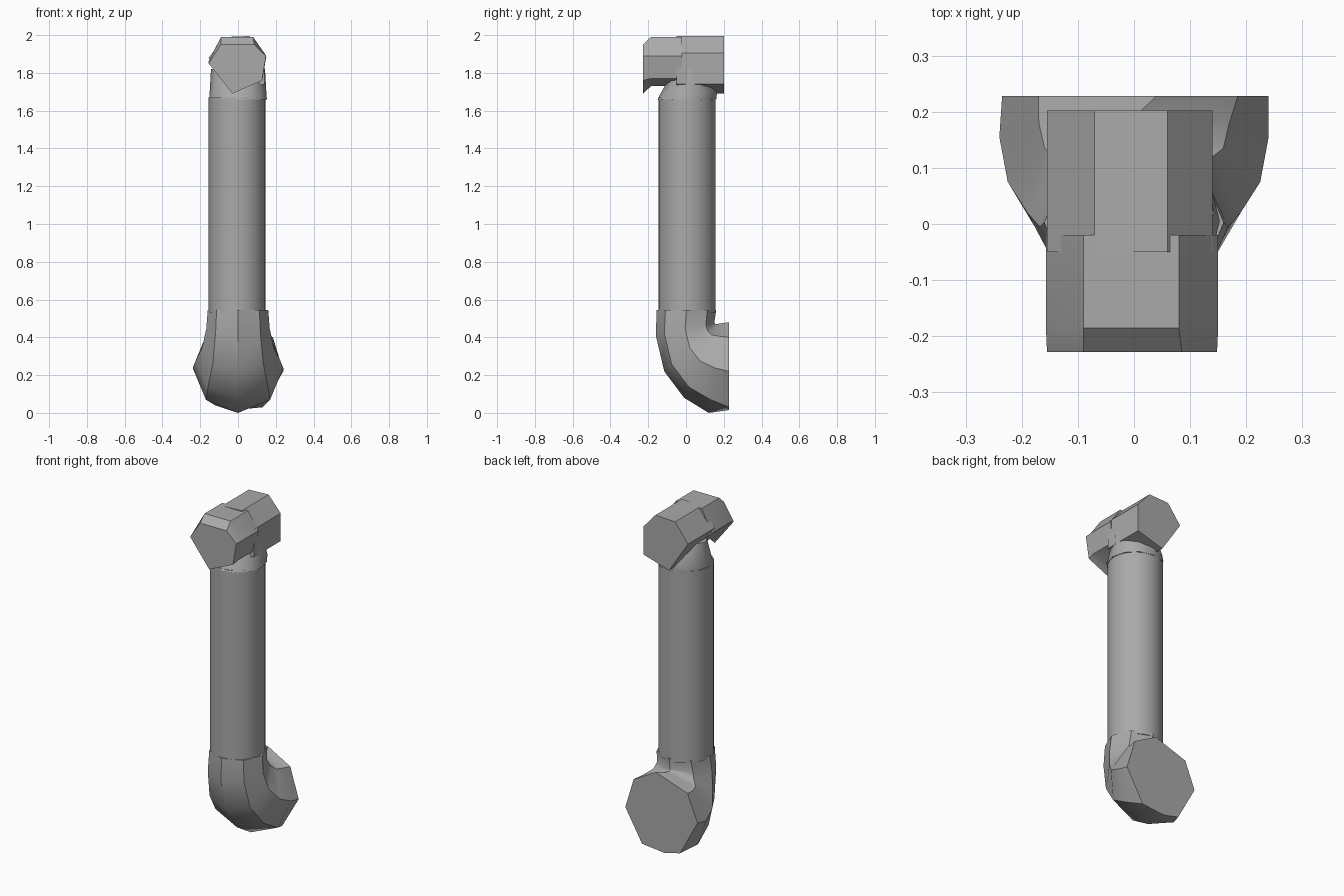
import bpy
import bmesh
from math import sin, cos, pi, radians
from mathutils import Vector

cube = bpy.data.objects.get("Cube")
if cube:
    bpy.data.objects.remove(cube, do_unlink=True)

grey = bpy.data.materials.new("plain_grey")
grey.use_nodes = True
colour = (0.4, 0.4, 0.4, 1)
grey.diffuse_color = colour
grey.node_tree.nodes["Principled BSDF"].inputs["Base Color"].default_value = colour


def loft(name, rings, angle=35):
    """Skin a row of equal-sized rings and cap both ends."""
    bm = bmesh.new()
    rows = [[bm.verts.new(p) for p in ring] for ring in rings]
    for a, b in zip(rows, rows[1:]):
        for i in range(len(a)):
            j = (i + 1) % len(a)
            bm.faces.new((a[i], a[j], b[j], b[i]))
    bm.faces.new(rows[0])
    bm.faces.new(rows[-1])
    bmesh.ops.recalc_face_normals(bm, faces=bm.faces)
    mesh = bpy.data.meshes.new(name)
    bm.to_mesh(mesh)
    bm.free()
    mesh.materials.append(grey)
    obj = bpy.data.objects.new(name, mesh)
    bpy.context.collection.objects.link(obj)
    bpy.ops.object.select_all(action='DESELECT')
    obj.select_set(True)
    bpy.context.view_layer.objects.active = obj
    bpy.ops.object.shade_smooth_by_angle(angle=radians(angle))
    return obj


def oval(inner, outer, width, n=8):
    """Ring across x, from an inner to an outer (y, z) point."""
    a, b = Vector((0, *inner)), Vector((0, *outer))
    return [(a + b) / 2 + (b - a) / 2 * sin(2 * pi * i / n)
            + Vector((width * cos(2 * pi * i / n), 0, 0)) for i in range(n)]


def upright(outline, y):
    return [(x, y, z) for x, z in outline]


# Straight round pipe
loft("pipe", [[(-0.005 + 0.15 * cos(t * pi / 16), 0.005 + 0.15 * sin(t * pi / 16), z)
               for t in range(32)] for z in (0.53, 1.67)])

# Lower elbow, flaring into a wide flat mouth at the back
mouth = [(0.24, 0.22), (0.13, 0.03), (-0.02, 0.015), (-0.12, 0.04),
         (-0.235, 0.25), (-0.17, 0.41), (0.04, 0.48), (0.185, 0.40)]
bends = [((0.16, 0.545), (-0.155, 0.545), 0.16),
         ((0.15, 0.48), (-0.16, 0.41), 0.168),
         ((0.155, 0.47), (-0.115, 0.22), 0.19),
         ((0.16, 0.47), (-0.01, 0.08), 0.225),
         ((0.19, 0.475), (0.12, 0.0), 0.24)]
loft("elbow", [oval(*b) for b in bends] + [upright(mouth, 0.228)], 40)

# Upper tee: back branch, front branch and neck
back = [(0.14, 1.74), (0.14, 1.905), (0.06, 1.995), (-0.07, 1.99),
        (-0.155, 1.88), (-0.03, 1.69)]
loft("back_branch", [upright(back, -0.05), upright(back, 0.202)])

front_body = [(0.13, 1.77), (0.15, 1.89), (0.08, 1.99), (-0.09, 1.99),
              (-0.157, 1.86), (-0.03, 1.73)]
front_face = [(0.127, 1.76), (0.148, 1.89), (0.085, 1.95), (-0.09, 1.95),
              (-0.155, 1.85), (-0.03, 1.69)]
loft("front_branch", [upright(front_body, -0.02), upright(front_body, -0.185),
                      upright(front_face, -0.228)])

loft("neck", [oval((0.16, 1.66), (-0.15, 1.66), 0.153, 12),
              oval((0.165, 1.70), (-0.13, 1.70), 0.15, 12),
              oval((0.10, 1.82), (-0.06, 1.82), 0.143, 12)], 40)
